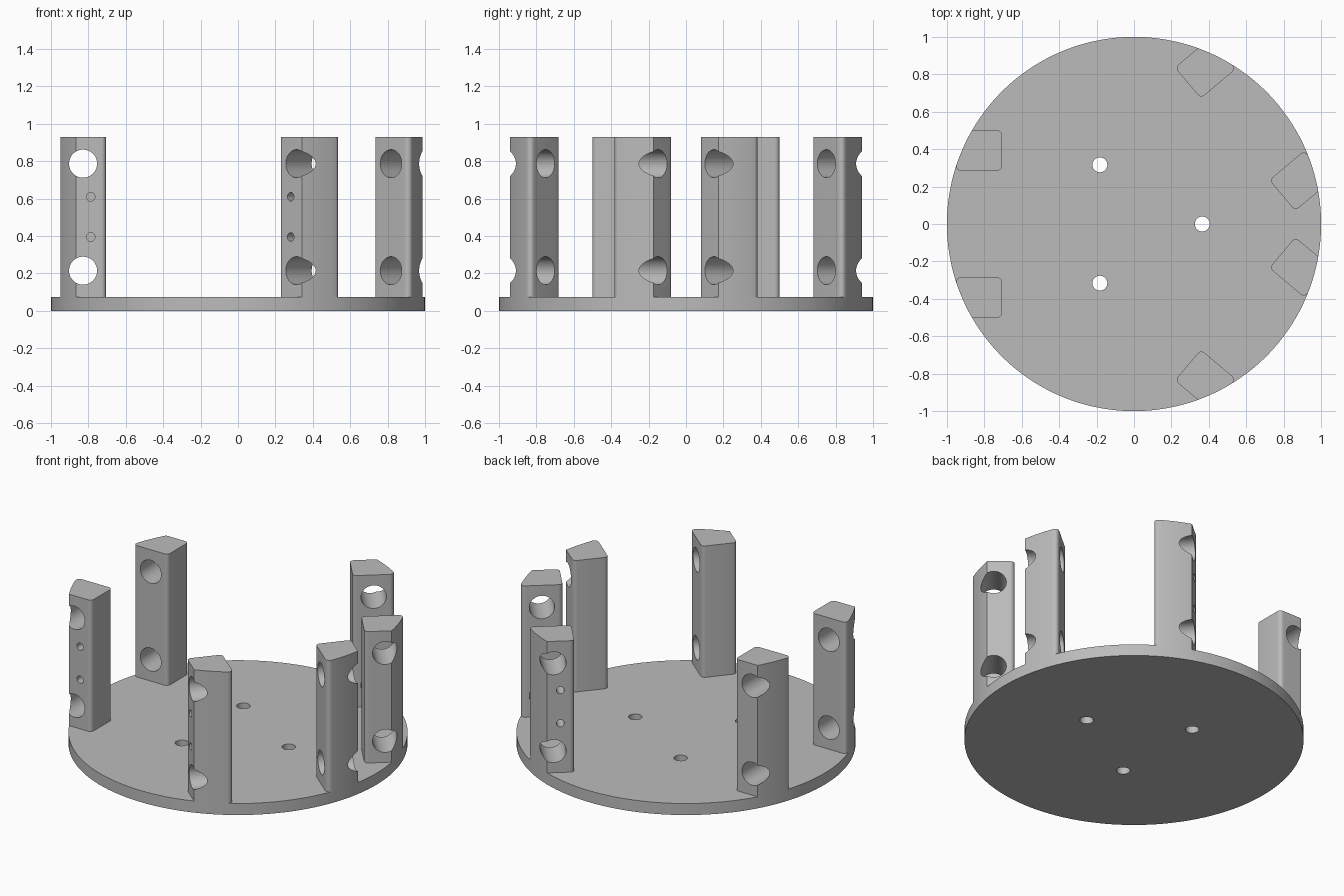
import bpy, bmesh
from math import sin, cos, asin, atan2, pi, radians, sqrt
from mathutils import Matrix

BASE_H, TOP = 0.075, 0.93
INNER, NEAR, FAR = 0.705, 0.285, 0.5     # post limits: radial start, sideways range
FILLET = 0.025

cube = bpy.data.objects.get("Cube")
if cube:
    bpy.data.objects.remove(cube, do_unlink=True)

grey = bpy.data.materials.new("plain_grey")
grey.use_nodes = True
colour = (0.5, 0.5, 0.5, 1)
grey.diffuse_color = colour
grey.node_tree.nodes["Principled BSDF"].inputs["Base Color"].default_value = colour


def new_object(name, bm):
    bmesh.ops.recalc_face_normals(bm, faces=bm.faces)
    mesh = bpy.data.meshes.new(name)
    bm.to_mesh(mesh)
    bm.free()
    mesh.materials.append(grey)
    obj = bpy.data.objects.new(name, mesh)
    bpy.context.collection.objects.link(obj)
    return obj


def arc(cx, cy, r, start, end, steps):
    angles = [start + (end - start) * i / steps for i in range(steps + 1)]
    return [(cx + r * cos(a), cy + r * sin(a)) for a in angles]


def extrude(name, profile, z0, z1):
    bm = bmesh.new()
    face = bm.faces.new([bm.verts.new((x, y, z0)) for x, y in profile])
    top = bmesh.ops.extrude_face_region(bm, geom=[face])["geom"]
    verts = [v for v in top if isinstance(v, bmesh.types.BMVert)]
    bmesh.ops.translate(bm, verts=verts, vec=(0, 0, z1 - z0))
    return new_object(name, bm)


def add_rod(bm, centre, radius, depth, along_y, segments=48):
    turn = Matrix.Rotation(pi / 2, 4, "X") if along_y else Matrix()
    bmesh.ops.create_cone(bm, cap_ends=True, segments=segments, radius1=radius,
                          radius2=radius, depth=depth,
                          matrix=Matrix.Translation(centre) @ turn)


def finish(obj, cutter_bm):
    # Cut the holes, then smooth the curved walls
    cutter = new_object("hole_cutter", cutter_bm)
    cutter.hide_render = True
    mod = obj.modifiers.new("holes", "BOOLEAN")
    mod.operation, mod.solver, mod.object = "DIFFERENCE", "EXACT", cutter
    bpy.ops.object.select_all(action="DESELECT")
    bpy.context.view_layer.objects.active = obj
    obj.select_set(True)
    bpy.ops.object.modifier_apply(modifier=mod.name)
    bpy.data.objects.remove(cutter, do_unlink=True)
    bpy.ops.object.shade_smooth_by_angle(angle=radians(25))


# Round base plate with three mounting holes
plate = extrude("base_plate", arc(0, 0, 1, 0, 2 * pi, 144)[:-1], 0, BASE_H)
bm = bmesh.new()
for k in range(3):
    a = k * 2 * pi / 3
    add_rod(bm, (0.365 * cos(a), 0.365 * sin(a), 0), 0.04, 1, False, 32)
finish(plate, bm)

# Post outline: rounded corners, outer side follows the plate rim
r = FILLET
cy = NEAR + r
cx = sqrt((1 - r) ** 2 - cy ** 2)
rim = atan2(cy, cx)
outline = (arc(INNER + r, cy, r, pi, 1.5 * pi, 6)
           + arc(cx, cy, r, -pi / 2, rim, 8)
           + arc(0, 0, 1, rim, asin(FAR), 8)[1:]
           + arc(INNER + r, FAR - r, r, pi / 2, pi, 6))


def post(name, angle, side, pins):
    obj = extrude(name, [(x, y * side) for x, y in outline], BASE_H, TOP)
    bm = bmesh.new()
    for z in (0.215, 0.787):                      # large through holes
        add_rod(bm, (0.828, 0.4 * side, z), 0.075, 0.6, True)
    if pins:                                      # small blind holes
        for z in (0.395, 0.61):
            add_rod(bm, (0.787, FAR * side, z), 0.023, 0.2, True, 24)
    finish(obj, bm)
    obj.rotation_euler.z = radians(angle)


# Three pairs of posts; one post of each pair has the small holes
for label, angle, pin_side in (("right", 180, 1), ("back", 40, 1), ("front", -40, -1)):
    for side in (1, -1):
        kind = "pinned" if side == pin_side else "plain"
        post(f"{label}_{kind}_post", angle, side, side == pin_side)
